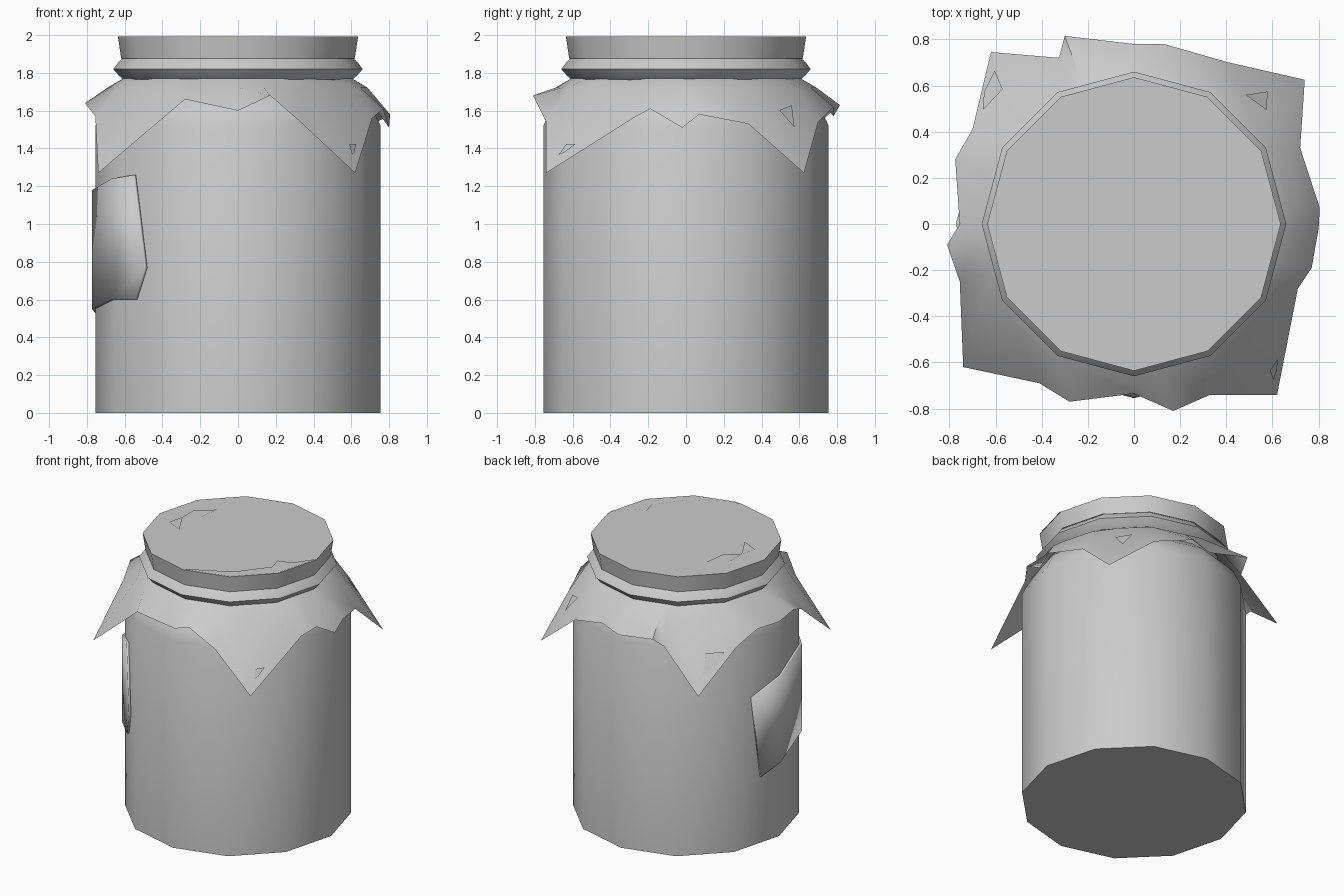
import bpy, math
from math import radians, cos, sin
from mathutils import Vector
from mathutils.bvhtree import BVHTree

if "Cube" in bpy.data.objects:
    bpy.data.objects.remove(bpy.data.objects["Cube"])

SIDES = 12


def make(name, verts, faces, smooth=35):
    me = bpy.data.meshes.new(name)
    me.from_pydata(verts, [], faces)
    me.update()
    ob = bpy.data.objects.new(name, me)
    bpy.context.collection.objects.link(ob)
    bpy.ops.object.select_all(action='DESELECT')
    ob.select_set(True)
    bpy.context.view_layer.objects.active = ob
    bpy.ops.object.shade_smooth_by_angle(angle=radians(smooth))
    return ob


def lathe(name, profile, caps=(), closed=False, smooth=35):
    """Revolve (radius, z) points; caps lists the profile rows to fill."""
    verts = [(r * cos(2 * math.pi * i / SIDES), r * sin(2 * math.pi * i / SIDES), z)
             for r, z in profile for i in range(SIDES)]
    n = len(profile)
    faces = []
    for k in range(n if closed else n - 1):
        a, b = k * SIDES, (k + 1) % n * SIDES
        for i in range(SIDES):
            j = (i + 1) % SIDES
            faces.append((a + i, a + j, b + j, b + i))
    for k in caps:
        row = [k * SIDES + i for i in range(SIDES)]
        faces.append(row if k else row[::-1])
    return make(name, verts, faces, smooth)


def on_sides(deg, r):
    """Point of the 12-sided outline of corner radius r at an angle."""
    step = 360 / SIDES
    off = deg % step - step / 2
    d = r * cos(radians(step / 2)) / cos(radians(off))
    return d * cos(radians(deg)), d * sin(radians(deg))


# Jar body with shoulder hidden under the cloth
lathe("jar_body", [(.755, 0), (.755, 1.52), (.70, 1.64), (.60, 1.72), (.58, 1.80)], caps=(0, 4))

# Tied band around the neck
lathe("neck_band", [(.605, 1.765), (.63, 1.785), (.66, 1.82), (.63, 1.86), (.605, 1.882), (.56, 1.82)],
      closed=True, smooth=60)

# Covered lid
lathe("lid_cover", [(.618, 1.875), (.636, 1.993)], caps=(1,))

# Cloth skirt: ragged hem with four hanging corners
hem = [(.805, .07, 1.58), (.72, .33, 1.53), (.74, .625, 1.27), (.41, .70, 1.54),
       (.13, .78, 1.62), (0, .78, 1.57), (-.30, .815, 1.63), (-.325, .72, 1.55),
       (-.62, .745, 1.27), (-.70, .41, 1.53), (-.775, .28, 1.63), (-.755, 0, 1.57),
       (-.81, -.09, 1.64), (-.755, -.25, 1.57), (-.74, -.62, 1.27), (-.41, -.69, 1.55),
       (-.28, -.77, 1.66), (0, -.735, 1.60), (.17, -.81, 1.68), (.33, -.74, 1.54),
       (.62, -.74, 1.27), (.71, -.28, 1.56), (.77, -.19, 1.61), (.80, -.02, 1.51)]
n = len(hem)
angles = [math.degrees(math.atan2(y, x)) for x, y, z in hem]
verts = [(*on_sides(a, .60), 1.775) for a in angles]
verts += [(*on_sides(a, .69), 1.722) for a in angles] + hem
faces = [(r * n + i, (r + 1) * n + i, (r + 1) * n + (i + 1) % n, r * n + (i + 1) % n)
         for r in range(2) for i in range(n)]
cloth = make("cloth_skirt", verts, faces, 50)

# Small worn patches lying on the cloth
tree = BVHTree.FromPolygons([Vector(v) for v in verts], faces)
patches = [[(-.60, .66), (-.565, .58), (-.65, .49), (-.645, .57)],
           [(.48, .555), (.57, .49), (.575, .57)],
           [(.62, -.58), (.585, -.63), (.60, -.67), (.612, -.64)]]
for k, shape in enumerate(patches):
    pts = []
    for x, y in shape:
        hit = tree.ray_cast(Vector((x, y, 3)), Vector((0, 0, -1)))[0]
        z = hit.z if hit else 1.5
        d = Vector((x, y, 0)).normalized() * .006
        pts.append((x + d.x, y + d.y, z + .006))
    make(f"cloth_patch_{k + 1}", pts, [range(len(pts))])

# Patches on the lid
lid_patches = [[(.636, 0), (.54, -.14), (.44, -.17), (.465, -.27), (.30, -.48), (0, -.636),
                (.318, -.551), (.551, -.318)],
               [(-.47, .03), (-.37, .10), (-.35, .255), (-.47, .16)],
               [(-.47, .03), (-.50, -.085), (-.375, -.145)]]
for k, shape in enumerate(lid_patches):
    make(f"lid_patch_{k + 1}", [(x, y, 1.999) for x, y in shape], [range(len(shape))])

# Paper label wrapped round the left side: (angle, z) outlines per facet
facets = [[(161, 1.09), (167, .49), (180, .55), (180, 1.18)],
          [(180, 1.18), (180, .55), (210, .60), (210, 1.24)],
          [(210, 1.24), (210, .60), (223.3, .60), (229, .77), (222.4, 1.26)]]
verts, faces = [], []
for f in facets:
    faces.append(range(len(verts), len(verts) + len(f)))
    verts += [(*on_sides(a, .772), z) for a, z in f]
label = make("label", verts, faces)
weld = label.modifiers.new("weld", 'WELD')
thick = label.modifiers.new("thickness", 'SOLIDIFY')
thick.thickness = .015
thick.offset = -1
